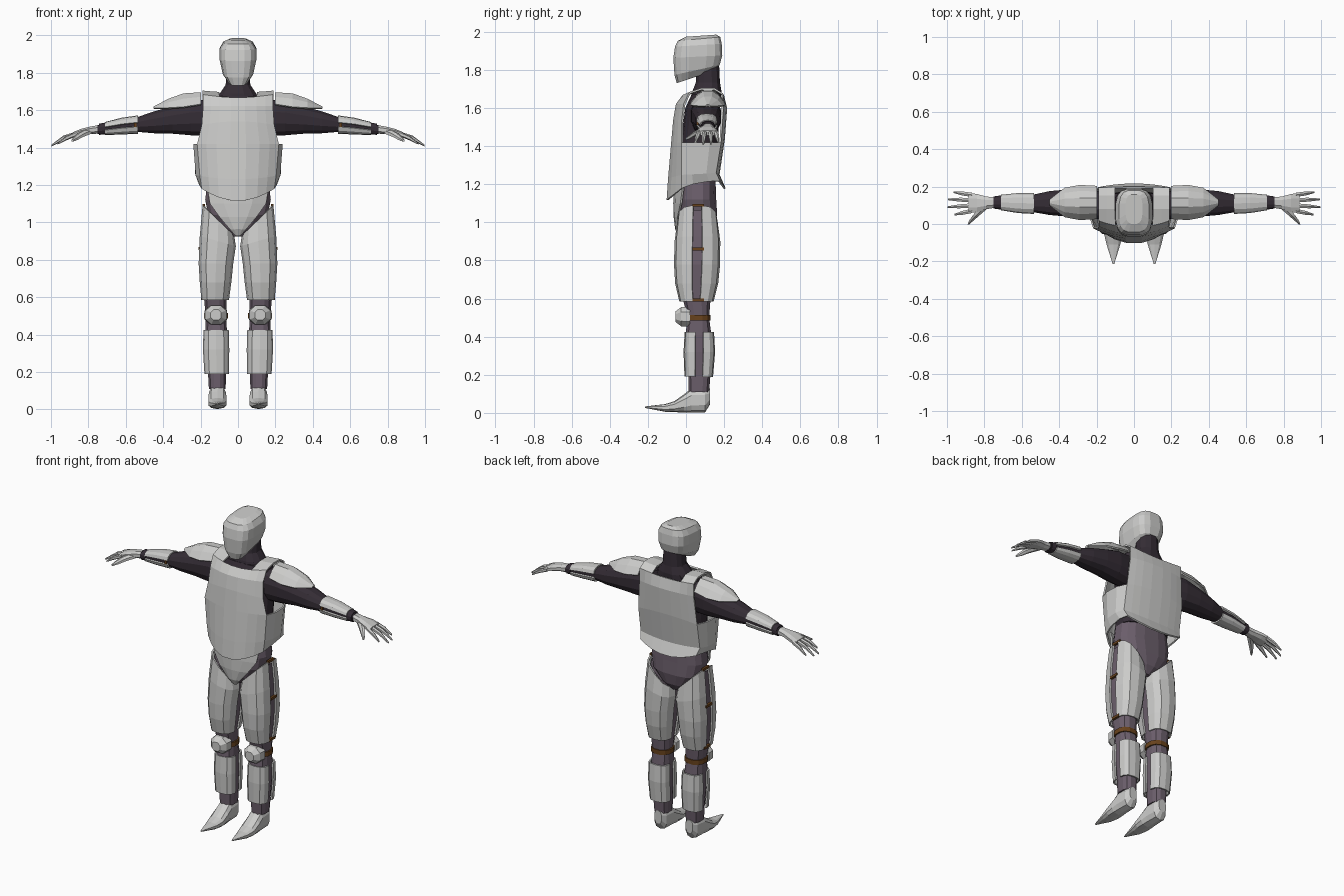
import bpy, bmesh, math


def material(name, rgb):
    m = bpy.data.materials.new(name)
    m.diffuse_color = (*rgb, 1)
    return m


GREY = material("armour_grey", (0.60, 0.60, 0.59))
DARK = material("dark_cloth", (0.035, 0.026, 0.036))
PURPLE = material("purple_cloth", (0.15, 0.115, 0.15))
BROWN = material("brown_leather", (0.14, 0.055, 0.012))


def finish(name, bm, mat, mirror=False, thick=0):
    bmesh.ops.recalc_face_normals(bm, faces=bm.faces)
    me = bpy.data.meshes.new(name)
    bm.to_mesh(me)
    bm.free()
    me.materials.append(mat)
    ob = bpy.data.objects.new(name, me)
    bpy.context.collection.objects.link(ob)
    if thick:
        s = ob.modifiers.new("thickness", 'SOLIDIFY')
        s.thickness, s.offset = thick, 0
    if mirror:
        ob.modifiers.new("mirror", 'MIRROR')
    return ob


def power(v, e):
    return math.copysign(abs(v) ** e, v)


def add_grid(bm, rows, closed=False):
    """Skin rows of points with quads; returns the vertex rows."""
    vs = [[bm.verts.new(p) for p in r] for r in rows]
    n = len(vs[0])
    for r, s in zip(vs, vs[1:]):
        for i in range(n if closed else n - 1):
            j = (i + 1) % n
            bm.faces.new((r[i], r[j], s[j], s[i]))
    return vs


def rings(axis, secs, angles, e):
    """Sections: x, y, z, half size a, half size b, slope a, slope b."""
    A, B, C = {'z': (0, 1, 2), 'x': (1, 2, 0), 'y': (0, 2, 1)}[axis]
    out = []
    for s in secs:
        ta, tb = (list(s[5:]) + [0, 0])[:2]
        ring = []
        for t in angles:
            da = s[3] * power(math.cos(t), e)
            db = s[4] * power(math.sin(t), e)
            p = list(s[:3])
            p[A] += da
            p[B] += db
            p[C] += ta * da + tb * db
            ring.append(p)
        out.append(ring)
    return out


def loft(name, axis, secs, mat, mirror=False, n=12, e=0.85):
    bm = bmesh.new()
    angles = [2 * math.pi * (i + 0.5) / n for i in range(n)]
    vs = add_grid(bm, rings(axis, secs, angles, e), True)
    bm.faces.new(vs[0])
    bm.faces.new(vs[-1])
    return finish(name, bm, mat, mirror)


def split_shell(name, axis, secs, gap=7, e=0.72, n=6):
    """Two half shells with a narrow slot on either side."""
    bm = bmesh.new()
    for start in (0, 180):
        angles = [math.radians(start + gap + (180 - 2 * gap) * i / n) for i in range(n + 1)]
        add_grid(bm, rings(axis, secs, angles, e))
    return finish(name, bm, GREY, True, 0.01)


def box(name, loc, size, mat):
    bm = bmesh.new()
    bmesh.ops.create_cube(bm, size=1)
    for v in bm.verts:
        v.co = [loc[i] + v.co[i] * size[i] for i in range(3)]
    return finish(name, bm, mat, True)


# Head and neck
loft("head", 'z', [
    (0, .045, 1.762, .052, .095, 0, .33), (0, .058, 1.80, .082, .12, 0, .22),
    (0, .062, 1.87, .099, .13, 0, .05), (0, .065, 1.93, .099, .124, 0, .06),
    (0, .068, 1.963, .08, .113, 0, .09), (0, .08, 1.98, .045, .08, 0, .07)], GREY, n=16, e=.62)
loft("neck", 'z', [(0, .105, 1.64, .13, .08), (0, .11, 1.69, .10, .078),
                   (0, .115, 1.735, .068, .065), (0, .115, 1.84, .06, .06)], DARK)

# Undersuit torso and hips
loft("undersuit_torso", 'z', [(0, .07, 1.22, .165, .09), (0, .07, 1.42, .18, .10),
                              (0, .085, 1.60, .18, .09), (0, .10, 1.675, .16, .07)], DARK, n=16, e=.7)
loft("hips", 'z', [(0, .06, 1.26, .16, .095), (0, .06, 1.12, .178, .1), (0, .065, 1.04, .16, .1),
                   (0, .065, .97, .095, .085), (0, .06, .925, .03, .06)], PURPLE, n=16, e=.75)

# Chest and back plate: one sheet running up the front, over the shoulders and down the back
# Rows: half width, y centre, y edge, z centre, z edge
sheet = [
    (.19, -.10, -.02, 1.115, 1.18), (.20, -.092, -.02, 1.23, 1.25), (.215, -.075, -.02, 1.42, 1.42),
    (.192, -.064, -.02, 1.54, 1.52), (.185, -.05, -.008, 1.62, 1.62), (.188, -.015, .02, 1.665, 1.68),
    (.19, .08, .08, 1.69, 1.70), (.19, .15, .15, 1.69, 1.70), (.19, .195, .19, 1.665, 1.675),
    (.19, .212, .192, 1.60, 1.60), (.205, .20, .18, 1.44, 1.42), (.205, .172, .155, 1.25, 1.26),
    (.195, .205, .175, 1.175, 1.215)]
cols = (-1, -.78, -.53, -.2, .2, .53, .78, 1)
bm = bmesh.new()
v = add_grid(bm, [[(w * u, yc + (ye - yc) * u * u, zc + (ze - zc) * u * u) for u in cols]
                  for w, yc, ye, zc, ze in sheet])
bmesh.ops.delete(bm, geom=[f for f in bm.faces if abs(f.calc_center_median().x) < .09
                           and f.calc_center_median().z > 1.66], context='FACES')
for k in (0, -1):       # side panels below the armholes
    prev = None
    for i in range(3):
        a, b = v[i][k].co, v[12 - i][k].co
        out = math.copysign((.012, .02, .022)[i], a.x)
        mid = [bm.verts.new((a.x + (b.x - a.x) * t + out, a.y + (b.y - a.y) * t,
                             a.z + (b.z - a.z) * t + (.012 if i == 0 else 0))) for t in (.3, .72)]
        row = [v[i][k], *mid, v[12 - i][k]]
        if prev:
            for j in range(3):
                bm.faces.new((prev[j], prev[j + 1], row[j + 1], row[j]))
        prev = row
finish("body_armour", bm, GREY, thick=.01)

# Groin plate
bm = bmesh.new()
add_grid(bm, [[(w * u, yc + (ye - yc) * u * u, z) for u in (-1, -.5, 0, .5, 1)]
              for z, w, yc, ye in ((1.20, .165, -.06, -.012), (1.10, .148, -.062, -.025),
                                   (1.03, .098, -.06, -.04), (.965, .042, -.052, -.04),
                                   (.93, .012, -.035, -.03))])
finish("groin_plate", bm, GREY, thick=.01)

# Shoulder pads
bm = bmesh.new()
add_grid(bm, [[(x, .115 + hy * u, zt - (zt - ze) * u * u) for u in (-1, -.65, -.25, .25, .65, 1)]
              for x, hy, zt, ze in ((.198, .085, 1.695, 1.63), (.29, .09, 1.69, 1.615),
                                    (.37, .075, 1.66, 1.61), (.45, .012, 1.615, 1.608))])
finish("shoulder_pad", bm, GREY, True, .01)

# Arms
loft("arm", 'x', [
    (.16, .10, 1.56, .075, .10), (.25, .107, 1.558, .08, .095), (.35, .112, 1.548, .075, .076),
    (.45, .112, 1.535, .066, .06), (.55, .11, 1.522, .046, .038), (.70, .115, 1.503, .032, .025),
    (.75, .115, 1.497, .032, .025)], DARK, True)
split_shell("forearm_guard", 'x', [(.535, .11, 1.523, .052, .044), (.62, .112, 1.515, .049, .04),
                                   (.71, .115, 1.502, .037, .03)], gap=8)
loft("wrist_band", 'x', [(.712, .115, 1.502, .038, .032), (.742, .115, 1.498, .036, .031)], DARK, True)
box("forearm_strap", (.55, .062, 1.521), (.012, .012, .02), BROWN)

# Hands
loft("palm", 'x', [(.742, .115, 1.498, .03, .024), (.79, .113, 1.492, .036, .022),
                   (.84, .112, 1.482, .052, .019), (.885, .113, 1.468, .056, .014)],
     GREY, True, n=8)
for name, y0, y1, tip in (("index_finger", .07, .05, .96), ("middle_finger", .099, .09, .998),
                          ("ring_finger", .128, .132, .995), ("little_finger", .156, .17, .965)):
    mid = (.87 + tip) / 2
    loft(name, 'x', [(.865, y0, 1.473, .013, .013), (mid, (y0 + y1) / 2, 1.452, .012, .012),
                     (tip, y1, 1.452 - (tip - mid) * .65, .005, .005)], GREY, True, n=6)
loft("thumb", 'y', [(.80, .09, 1.486, .028, .015), (.845, .045, 1.465, .02, .014),
                    (.87, .018, 1.447, .013, .011), (.885, -.002, 1.437, .006, .006)], GREY, True, n=6)

# Legs
loft("leg", 'z', [
    (.105, .06, 1.0, .075, .085, .9), (.108, .06, .90, .085, .105, .3), (.118, .058, .78, .083, .105),
    (.121, .056, .60, .063, .075), (.118, .065, .50, .056, .058), (.117, .065, .41, .06, .07),
    (.116, .068, .32, .058, .068), (.112, .07, .20, .05, .06), (.111, .068, .11, .046, .055)],
    PURPLE, True, e=.8)
split_shell("thigh_guard", 'z', [
    (.105, .06, 1.01, .08, .1, 1.0), (.108, .06, .90, .092, .115, .3), (.118, .058, .78, .088, .116),
    (.12, .056, .68, .08, .108), (.122, .055, .585, .069, .085)])
split_shell("shin_guard", 'z', [(.117, .07, .425, .063, .072), (.117, .07, .32, .066, .078),
                                (.114, .067, .19, .061, .07)], gap=8, e=.65)
loft("knee_band", 'z', [(.118, .065, .486, .066, .065), (.118, .065, .515, .066, .065)], BROWN, True)
loft("knee_pad", 'y', [(.118, .02, .505, .064, .056), (.118, -.025, .505, .058, .054),
                       (.118, -.055, .505, .03, .03)], GREY, True, n=8)
for i, (x, z) in enumerate(((.183, 1.09), (.203, .86), (.19, .592))):
    box("thigh_strap_%d" % i, (x, .065, z), (.014, .06, .015), BROWN)

# Pointed boots
loft("boot", 'y', [
    (.11, .125, .085, .026, .042), (.11, .10, .068, .044, .066), (.11, .03, .066, .047, .064),
    (.11, -.01, .05, .05, .048), (.11, -.06, .033, .05, .029), (.11, -.11, .026, .038, .02),
    (.11, -.215, .03, .004, .004)], GREY, True, n=10, e=.75)
